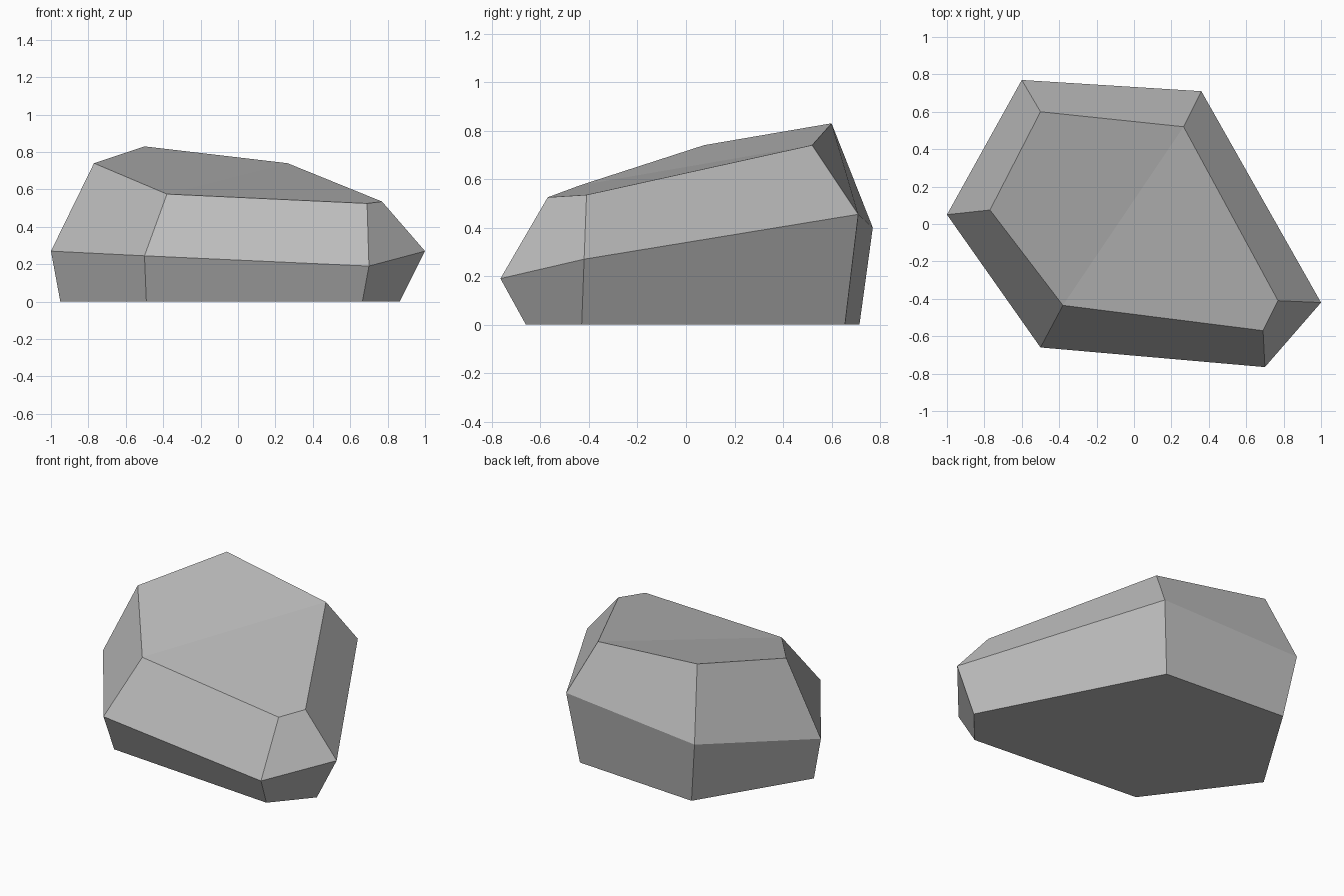
import bpy
import bmesh

cube = bpy.data.objects.get("Cube")
if cube:
    bpy.data.objects.remove(cube, do_unlink=True)

# Stone colour
stone = bpy.data.materials.new("stone_grey")
stone.use_nodes = True
grey = (0.5, 0.5, 0.5, 1)
stone.diffuse_color = grey
stone.node_tree.nodes["Principled BSDF"].inputs["Base Color"].default_value = grey

# Six-sided outlines of the boulder, counter-clockwise from the -x corner
base = [(-.95, .05, 0), (-.49, -.565, 0), (.665, -.66, 0),
        (.865, -.43, 0), (.3, .655, 0), (-.54, .715, 0)]
waist = [(-1, .05, .27), (-.5, -.66, .245), (.7, -.765, .19),
         (1, -.42, .27), (.36, .71, .455), (-.6, .77, .4)]
crown = [(-.77, .075, .74), (-.38, -.435, .575), (.69, -.57, .525),
         (.77, -.41, .535), (.265, .52, .74), (-.5, .6, .83)]

bm = bmesh.new()
rings = [[bm.verts.new(p) for p in ring] for ring in (base, waist, crown)]


# Side facets between neighbouring outlines
def bridge(low, high):
    for i in range(len(low)):
        j = (i + 1) % len(low)
        bm.faces.new((low[i], low[j], high[j], high[i]))


bridge(rings[0], rings[1])
bridge(rings[1], rings[2])

# Flat underside and a top folded along one diagonal
bm.faces.new(rings[0][::-1])
top = rings[2]
bm.faces.new(top[1:5])
bm.faces.new((top[4], top[5], top[0], top[1]))
bmesh.ops.recalc_face_normals(bm, faces=bm.faces)

mesh = bpy.data.meshes.new("boulder")
bm.to_mesh(mesh)
bm.free()
mesh.materials.append(stone)
boulder = bpy.data.objects.new("boulder", mesh)
bpy.context.collection.objects.link(boulder)
